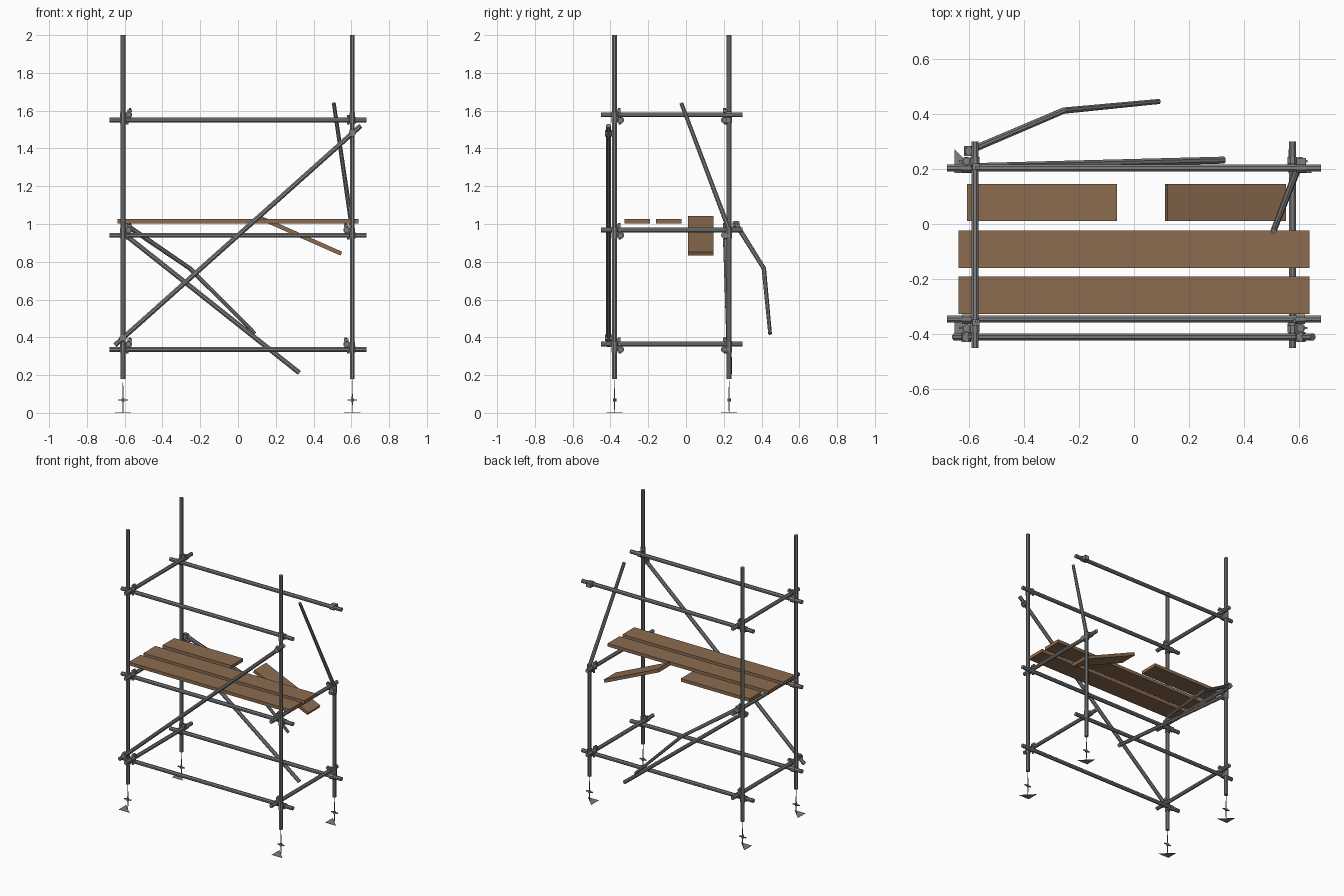
import bpy, bmesh, math
from mathutils import Vector, Matrix

if "Cube" in bpy.data.objects:
    bpy.data.objects.remove(bpy.data.objects["Cube"])


def material(name, rgb):
    m = bpy.data.materials.new(name)
    m.diffuse_color = (*rgb, 1)
    m.use_nodes = True
    m.node_tree.nodes["Principled BSDF"].inputs["Base Color"].default_value = m.diffuse_color
    return m


STEEL = material("steel grey", (0.215, 0.215, 0.22))
WOOD = material("plank brown", (0.262, 0.15, 0.08))


def finish(bm, name, mat):
    bmesh.ops.recalc_face_normals(bm, faces=bm.faces[:])
    me = bpy.data.meshes.new(name)
    bm.to_mesh(me)
    bm.free()
    me.materials.append(mat)
    ob = bpy.data.objects.new(name, me)
    bpy.context.collection.objects.link(ob)
    return ob


def add_tube(bm, pts, r, sides=8):
    """Capped tube through the points, mitred at the bends."""
    pts = [Vector(p) for p in pts]
    rs = r if isinstance(r, (list, tuple)) else [r] * len(pts)
    rings = []
    first = (pts[1] - pts[0]).normalized()
    ref = Vector((0, 0, 1)) if abs(first.z) < 0.8 else Vector((0, 1, 0))
    for i, p in enumerate(pts):
        a = pts[max(i - 1, 0)]
        b = pts[min(i + 1, len(pts) - 1)]
        t = ((b - p).normalized() + (p - a).normalized()).normalized()
        u = t.cross(ref).normalized()
        v = t.cross(u)
        rings.append([bm.verts.new(p + rs[i] * (math.cos(w) * u + math.sin(w) * v))
                      for w in (2 * math.pi * (k + .5) / sides for k in range(sides))])
    for a, b in zip(rings, rings[1:]):
        for k in range(sides):
            j = (k + 1) % sides
            bm.faces.new((a[k], a[j], b[j], b[k]))
    bm.faces.new(rings[0])
    bm.faces.new(rings[-1])


def add_box(bm, loc, size, rot=None):
    m = Matrix.Translation(loc) @ (rot or Matrix()) @ Matrix.Diagonal((*size, 1))
    bmesh.ops.create_cube(bm, size=1, matrix=m)


def tube(name, pts, r=0.0138):
    bm = bmesh.new()
    add_tube(bm, pts, r)
    return finish(bm, name, STEEL)


PX = {"left": -0.609, "right": 0.605}      # standards
PY = {"front": -0.378, "back": 0.228}
LY = {"front": -0.346, "back": 0.204}      # ledgers
TX = {"left": -0.578, "right": 0.576}      # transoms
LEVELS = {"low": 0.336, "middle": 0.94, "high": 1.55}

# Standards, the back right one buckled over
for sx, x in PX.items():
    for sy, y in PY.items():
        if (sx, sy) == ("right", "back"):
            tube("buckled_standard", [(x, y, 0.18), (x, y, 0.97), (0.507, -0.025, 1.64)],
                 [0.0138, 0.0135, 0.011])
        else:
            tube(f"{sy}_{sx}_standard", [(x, y, 0.18), (x, y, 2.0)])

# Ledgers and transoms
for lev, z in LEVELS.items():
    for sy, y in LY.items():
        if (lev, sy) != ("middle", "back"):
            tube(f"{lev}_{sy}_ledger", [(-0.68, y, z), (0.68, y, z)])
    for sx, x in TX.items():
        if (lev, sx) != ("high", "right"):
            tube(f"{lev}_{sx}_transom", [(x, -0.45, z + 0.028), (x, 0.30, z + 0.028)])

# Braces and fallen tubes
tube("front_brace", [(-0.652, -0.41, 0.358), (0.65, -0.41, 1.52)])
tube("fallen_ledger", [(-0.60, 0.208, 0.945), (0.325, 0.232, 0.212)])
tube("bent_back_brace", [(-0.60, 0.265, 1.0), (-0.255, 0.412, 0.765), (0.09, 0.445, 0.42)],
     [0.0135, 0.012, 0.010])


# Couplers: bands round both tubes, with a bolt
def coupler(name, sx, sy, z, transom=True):
    x, y = PX[sx], PY[sy]
    out = 1 if sx == "left" else -1
    inn = 1 if sy == "front" else -1
    ly = LY[sy]
    bm = bmesh.new()
    add_tube(bm, [(x, y, z - 0.016), (x, y, z + 0.04)], 0.017)
    add_tube(bm, [(x - 0.016, ly, z), (x + 0.016, ly, z)], 0.019)
    add_tube(bm, [(x + out * 0.022, ly - 0.005 * inn, z - 0.022),
                  (x + out * 0.022, ly - 0.005 * inn, z + 0.026)], 0.007, 6)
    if transom:
        tx, tz = TX[sx], z + 0.028
        add_tube(bm, [(tx, y - 0.016, tz), (tx, y + 0.016, tz)], 0.019)
        add_tube(bm, [(tx + out * 0.006, y + inn * 0.024, tz - 0.02),
                      (tx + out * 0.006, y + inn * 0.024, tz + 0.036)], 0.007, 6)
        add_box(bm, (tx + out * 0.004, y + inn * 0.02, tz + 0.022), (0.024, 0.022, 0.014))
    finish(bm, name, STEEL)


for lev, z in LEVELS.items():
    for sx in PX:
        for sy in PY:
            if (lev, sx, sy) == ("high", "right", "back"):
                # Clamp left hanging on the loose ledger end
                bm = bmesh.new()
                add_tube(bm, [(0.59, 0.204, z), (0.625, 0.204, z)], 0.019)
                add_box(bm, (0.607, 0.228, z), (0.034, 0.022, 0.03))
                finish(bm, "loose_coupler", STEEL)
            else:
                coupler(f"{lev}_{sy}_{sx}_coupler", sx, sy, z,
                        transom=(lev, sx) != ("high", "right"))

# Brace clamps
bm = bmesh.new()
for x, y, z in ((-0.609, -0.41, 0.397), (0.605, -0.41, 1.48), (-0.6, 0.265, 0.995)):
    add_tube(bm, [(x, y - 0.018, z), (x, y + 0.018, z)], 0.019)
    add_box(bm, (x, y, z + 0.01), (0.028, 0.022, 0.022))
finish(bm, "brace_clamps", STEEL)

# Platform planks
for name, x0, x1, y in (("front_plank", -0.638, 0.638, -0.259),
                        ("middle_plank", -0.638, 0.638, -0.092),
                        ("broken_plank", -0.607, -0.061, 0.078)):
    bm = bmesh.new()
    add_box(bm, ((x0 + x1) / 2, y, 1.014), (x1 - x0, 0.135, 0.023))
    finish(bm, name, WOOD)
bm = bmesh.new()
add_box(bm, (0.332, 0.078, 0.938), (0.47, 0.135, 0.022),
        Matrix.Rotation(math.atan2(0.19, 0.43), 4, 'Y'))
finish(bm, "fallen_plank", WOOD)

# Screw jacks with wing nut and three-cornered base plate
for sx, x in PX.items():
    for sy, y in PY.items():
        bm = bmesh.new()
        add_tube(bm, [(x, y, 0.0), (x, y, 0.07), (x, y, 0.18)], [0.002, 0.0045, 0.001], 4)
        add_tube(bm, [(x, y, 0.06), (x, y, 0.076)], 0.009, 6)
        add_box(bm, (x, y, 0.068), (0.052, 0.008, 0.006))
        s = 0.043
        lo, hi = [[bm.verts.new((x + a * s, y + b * s, z))
                   for a, b in ((-1, -1), (1, -1), (-1, 1))] for z in (0, 0.001)]
        bm.faces.new(lo)
        bm.faces.new(hi)
        for k in range(3):
            j = (k + 1) % 3
            bm.faces.new((lo[k], lo[j], hi[j], hi[k]))
        finish(bm, f"{sy}_{sx}_screw_jack", STEEL)
